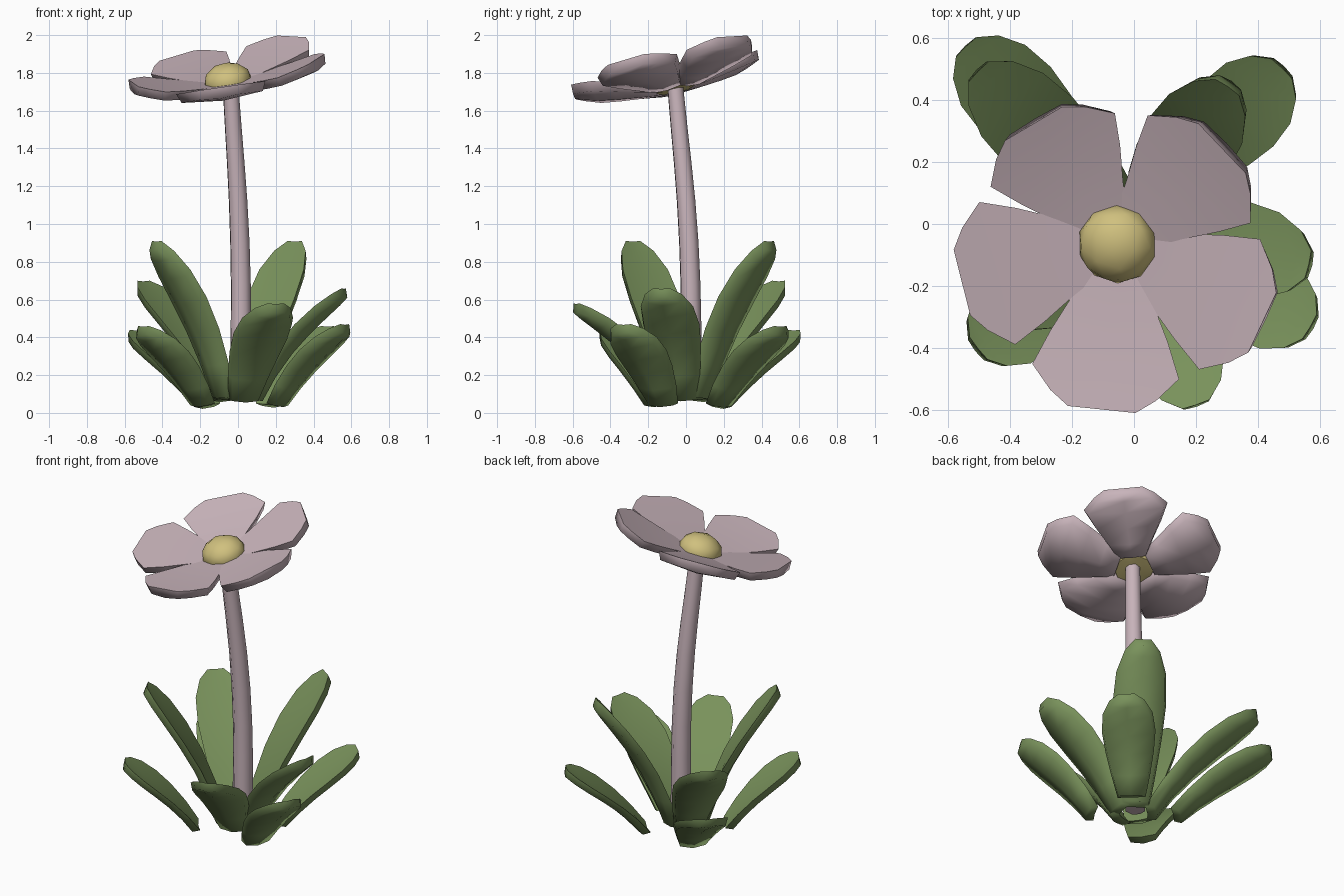
import bpy, bmesh, math
from mathutils import Vector

cube = bpy.data.objects.get("Cube")
if cube:
    bpy.data.objects.remove(cube)


def material(name, rgb):
    m = bpy.data.materials.new(name)
    m.use_nodes = True
    m.diffuse_color = (*rgb, 1)
    m.node_tree.nodes["Principled BSDF"].inputs["Base Color"].default_value = (*rgb, 1)
    return m


GREEN = material("leaf green", (0.19, 0.285, 0.105))
PINK = material("dusty pink", (0.58, 0.455, 0.495))
YELLOW = material("pollen yellow", (0.63, 0.53, 0.21))


def finish(name, bm, mat, angle):
    bmesh.ops.recalc_face_normals(bm, faces=bm.faces)
    mesh = bpy.data.meshes.new(name)
    bm.to_mesh(mesh)
    bm.free()
    mesh.materials.append(mat)
    ob = bpy.data.objects.new(name, mesh)
    bpy.context.collection.objects.link(ob)
    bpy.ops.object.select_all(action="DESELECT")
    ob.select_set(True)
    bpy.context.view_layer.objects.active = ob
    bpy.ops.object.shade_smooth_by_angle(angle=math.radians(angle))


def blade(name, mat, base, tip, up, profile, half_width, thick, keel, bow, dish=0.0):
    """Loft a section with a rounded underside along a bowed path of (position, width)."""
    base, tip, up = Vector(base), Vector(tip), Vector(up)
    span = tip - base
    side = span.cross(up).normalized()
    normal = side.cross(span.normalized())
    bm = bmesh.new()
    rings = []
    for f, w in profile:
        centre = base + span * f + normal * bow * 4 * f * (1 - f)
        lean = (span + normal * bow * 4 * (1 - 2 * f)).normalized()
        n = side.cross(lean)
        s = side * half_width * w
        under = centre - n * thick - span * (f - 0.5) * 0.05
        section = (centre - s, centre - n * dish * w, centre + s,
                   under + s * 0.91, under - n * keel * w, under - s * 0.91)
        rings.append([bm.verts.new(p) for p in section])
    for a, b in zip(rings, rings[1:]):
        for i in range(6):
            j = (i + 1) % 6
            bm.faces.new((a[i], a[j], b[j], b[i]))
    bm.faces.new(rings[0])
    bm.faces.new(rings[-1])
    finish(name, bm, mat, 80)


# Leaves: an inner and an outer ring, given by their tips
LEAF = [(0, 0.52), (0.2, 0.72), (0.42, 0.9), (0.62, 1), (0.8, 0.93), (0.93, 0.66), (1, 0.3)]
inner_tips = [(-0.43, -0.28, 0.91), (0.30, 0.44, 0.91), (-0.50, 0.49, 0.70),
              (0.56, -0.13, 0.66), (0.20, -0.58, 0.58)]
outer_tips = [(-0.54, 0.57, 0.44), (-0.50, -0.40, 0.46), (0.565, -0.33, 0.47), (0.475, 0.50, 0.46)]
for kind, tips, foot, height, bow in (("inner_leaf", inner_tips, 0.07, 0.07, 0.055),
                                      ("outer_leaf", outer_tips, 0.22, 0.05, 0.035)):
    for k, tip in enumerate(tips, 1):
        out = Vector((tip[0], tip[1], 0)).normalized()
        blade(f"{kind}_{k}", GREEN, out * foot + Vector((0, 0, height)), tip, (0, 0, 1),
              LEAF, 0.153, 0.04, 0.03, bow, 0.015)

# Stem: a gently leaning tapered tube
curve = bpy.data.curves.new("stem", "CURVE")
curve.dimensions = "3D"
curve.bevel_depth = 0.05
curve.bevel_resolution = 2
curve.use_fill_caps = True
curve.resolution_u = 4
spline = curve.splines.new("BEZIER")
path = [((0.015, 0.03, 0.08), 1.2), ((0.01, 0.015, 0.9), 1.08), ((-0.04, -0.058, 1.74), 0.88)]
spline.bezier_points.add(len(path) - 1)
for point, (co, radius) in zip(spline.bezier_points, path):
    point.co, point.radius = co, radius
    point.handle_left_type = point.handle_right_type = "AUTO"
curve.materials.append(PINK)
stem = bpy.data.objects.new("stem", curve)
bpy.context.collection.objects.link(stem)

# Petals: (direction, length, lift of the tip) around the tilted flower head
HEAD = Vector((-0.05, -0.06, 1.735))
UP = Vector((-0.17, -0.22, 1)).normalized()
PETAL = [(0, 0.36), (0.22, 0.55), (0.48, 0.8), (0.73, 1), (0.9, 0.72), (1, 0.46)]
petals = [(266, 0.515, 0.11), (334, 0.535, 0.11), (43, 0.485, 0.13),
          (122, 0.48, 0.115), (192, 0.495, 0.12)]
for k, (degrees, length, lift) in enumerate(petals, 1):
    a = math.radians(degrees)
    d = Vector((math.cos(a), math.sin(a), 0))
    d.z = -(d.x * UP.x + d.y * UP.y) / UP.z
    blade(f"petal_{k}", PINK, HEAD + d * 0.08 + UP * 0.02, HEAD + d * length + UP * lift,
          UP, PETAL, 0.24, 0.05, 0.02, -0.005)

# Flower centre: faceted dome with a flat underside
bm = bmesh.new()
bmesh.ops.create_icosphere(bm, subdivisions=2, radius=0.128)
turn = Vector((0, 0, 1)).rotation_difference(UP)
for v in bm.verts:
    v.co.z = max(v.co.z * 0.75, -0.05)
    v.co = turn @ v.co + HEAD + UP * 0.025
finish("flower_centre", bm, YELLOW, 40)
